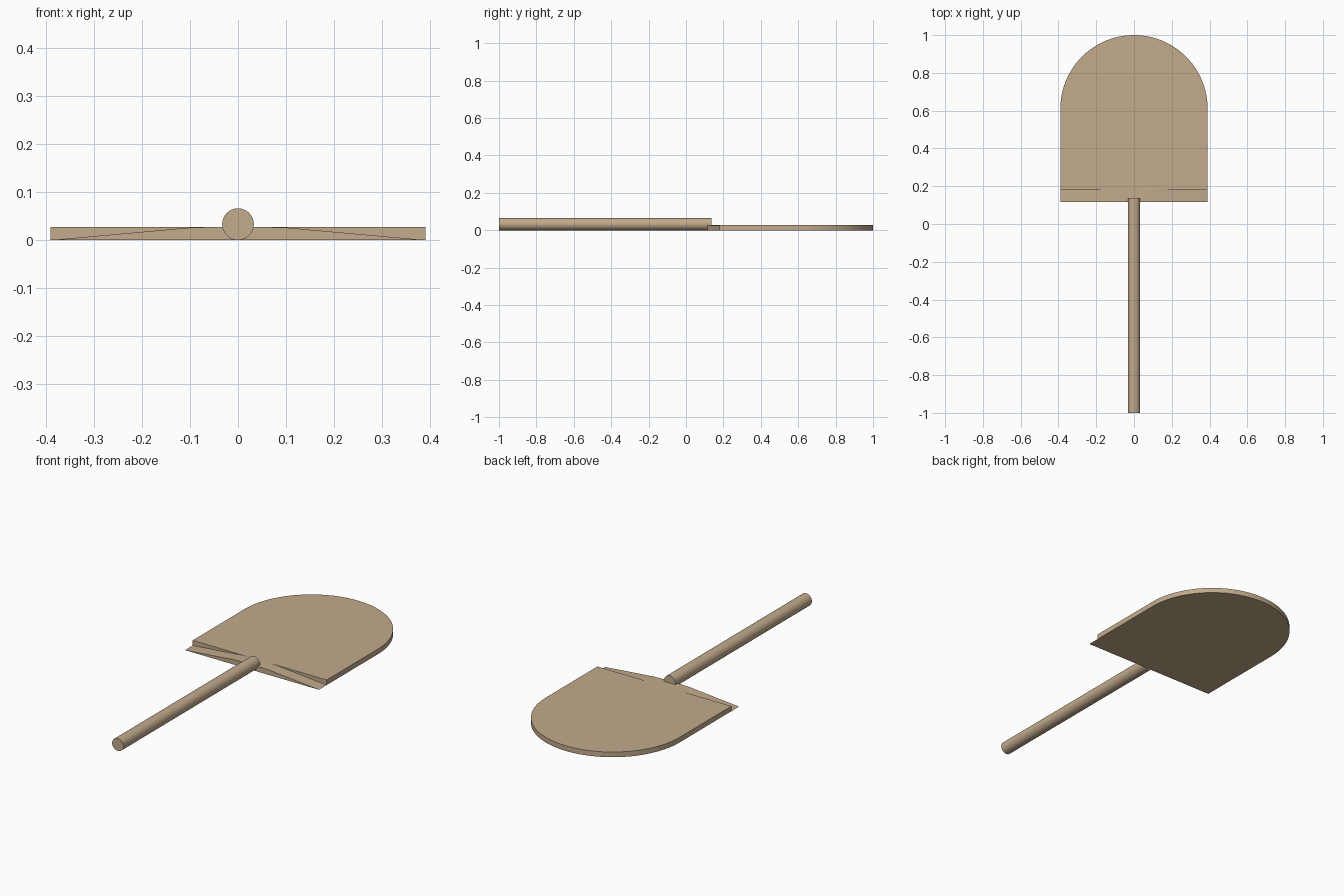
import bpy
import bmesh
from math import sin, cos, pi, radians

cube = bpy.data.objects.get("Cube")
if cube:
    bpy.data.objects.remove(cube, do_unlink=True)

wood = bpy.data.materials.new("light_wood")
colour = (0.54, 0.405, 0.263, 1)
wood.use_nodes = True
wood.diffuse_color = colour
wood.node_tree.nodes["Principled BSDF"].inputs["Base Color"].default_value = colour

HALF = 0.39       # blade half width, also the radius of its round end
THICK = 0.027
FRONT, STEP = 0.116, 0.18


def prism(name, outline, offset):
    """Extrude a closed outline of 3D points along an offset."""
    bm = bmesh.new()
    face = bm.faces.new([bm.verts.new(p) for p in outline])
    grown = bmesh.ops.extrude_face_region(bm, geom=[face], use_keep_orig=True)
    moved = [g for g in grown["geom"] if isinstance(g, bmesh.types.BMVert)]
    bmesh.ops.translate(bm, verts=moved, vec=offset)
    bmesh.ops.recalc_face_normals(bm, faces=bm.faces)
    mesh = bpy.data.meshes.new(name)
    bm.to_mesh(mesh)
    bm.free()
    obj = bpy.data.objects.new(name, mesh)
    bpy.context.collection.objects.link(obj)
    return obj


def finish(obj):
    obj.data.materials.append(wood)
    bpy.ops.object.select_all(action="DESELECT")
    obj.select_set(True)
    bpy.context.view_layer.objects.active = obj
    bpy.ops.object.shade_smooth_by_angle(angle=radians(30))


# Flat blade with a round far end
steps = 48
arc = [(HALF * cos(pi * i / steps), 1 - HALF + HALF * sin(pi * i / steps), 0)
       for i in range(steps + 1)]
blade = prism("blade", [(-HALF, STEP, 0), (HALF, STEP, 0)] + arc, (0, 0, THICK))
finish(blade)

# Lip along the near edge, thinning towards both corners
slope = [(0.1, THICK - 0.001), (0.06, THICK)]
right = [(HALF, 0), (HALF - 0.01, 0.001)] + slope
profile = right + [(-x, z) for x, z in reversed(right)]
lip = prism("lip", [(x, FRONT, z) for x, z in profile], (0, STEP - FRONT, 0))
finish(lip)

# Round handle
RADIUS, END = 0.033, 0.135
bpy.ops.mesh.primitive_cylinder_add(
    vertices=32, radius=RADIUS, depth=1 + END,
    location=(0, (END - 1) / 2, RADIUS), rotation=(pi / 2, 0, 0))
handle = bpy.context.object
handle.name = "handle"
finish(handle)
